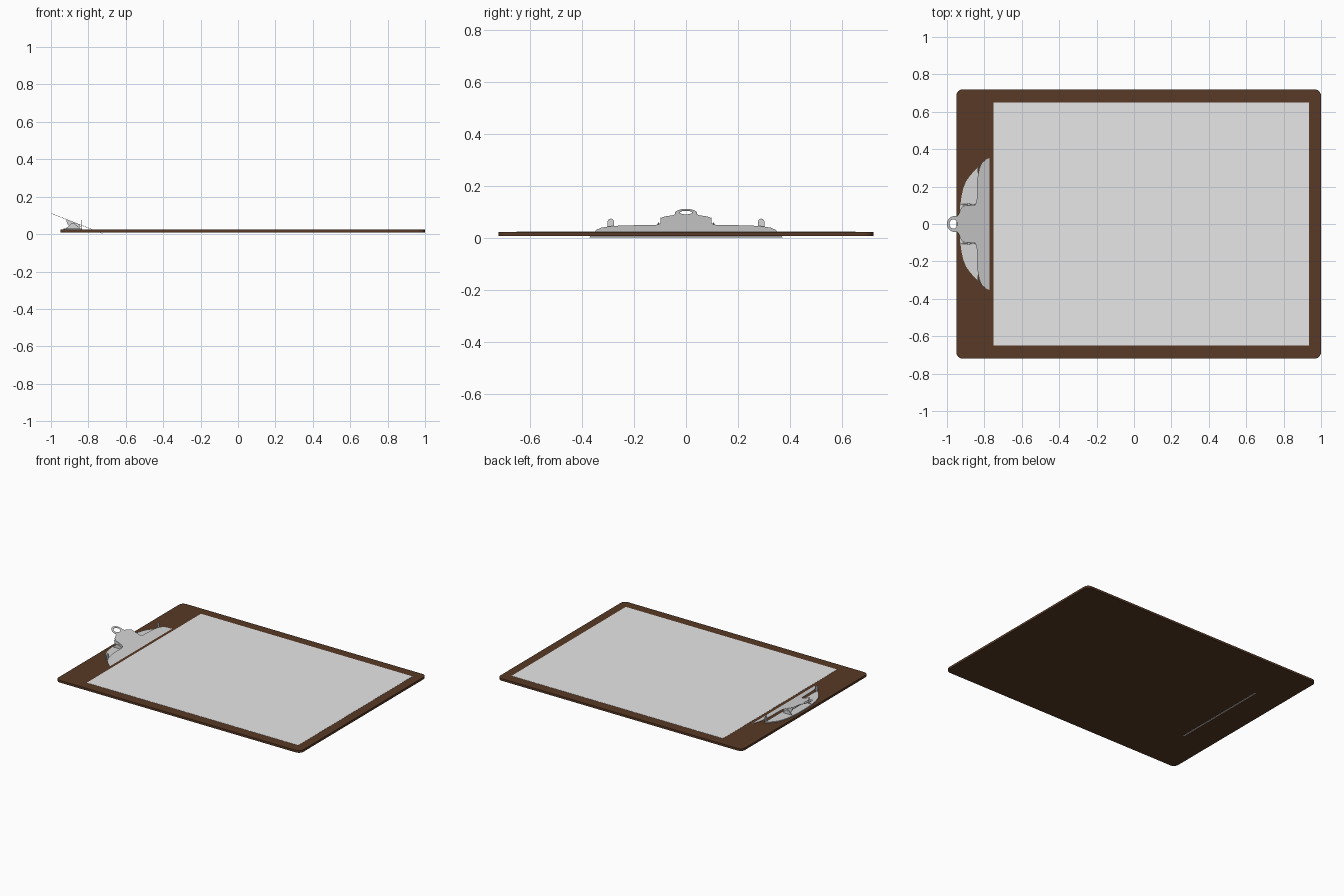
import bpy, bmesh, math

if "Cube" in bpy.data.objects:
    bpy.data.objects.remove(bpy.data.objects["Cube"])


def material(name, rgb):
    m = bpy.data.materials.new(name)
    m.diffuse_color = (*rgb, 1)
    m.use_nodes = True
    m.node_tree.nodes["Principled BSDF"].inputs["Base Color"].default_value = m.diffuse_color
    return m


BROWN = material("dark brown board", (0.098, 0.042, 0.019))
WHITE = material("paper white", (0.8, 0.8, 0.8))
STEEL = material("clip steel", (0.66, 0.66, 0.67))


def plate(name, loops, thick, place, mat):
    """Flat sheet from closed outlines (inner ones become holes), placed by a mapping."""
    cu = bpy.data.curves.new(name, 'CURVE')
    cu.dimensions = '2D'
    cu.fill_mode = 'BOTH'
    cu.extrude = thick / 2
    for loop in loops:
        s = cu.splines.new('POLY')
        s.points.add(len(loop) - 1)
        for p, (a, b) in zip(s.points, loop):
            p.co = (a, b, 0, 1)
        s.use_cyclic_u = True
    tmp = bpy.data.objects.new(name + "_outline", cu)
    bpy.context.collection.objects.link(tmp)
    deps = bpy.context.evaluated_depsgraph_get()
    me = bpy.data.meshes.new_from_object(tmp.evaluated_get(deps))
    bpy.data.objects.remove(tmp)
    bm = bmesh.new()
    bm.from_mesh(me)
    bmesh.ops.remove_doubles(bm, verts=bm.verts, dist=1e-5)
    for v in bm.verts:
        v.co = place(*v.co)
    bmesh.ops.recalc_face_normals(bm, faces=bm.faces)
    for f in bm.faces:
        f.smooth = False
    bm.to_mesh(me)
    bm.free()
    me.materials.clear()
    me.materials.append(mat)
    ob = bpy.data.objects.new(name, me)
    bpy.context.collection.objects.link(ob)
    return ob


def arc(cx, cy, r, a0, a1, n):
    return [(cx + r * math.cos(math.radians(a0 + (a1 - a0) * i / n)),
             cy + r * math.sin(math.radians(a0 + (a1 - a0) * i / n))) for i in range(n + 1)]


def mirrored(half):
    """Close a half outline (y > 0) by reflecting it across y = 0."""
    return half + [(x, -y) for x, y in reversed(half)]


def flat(z):
    return lambda a, b, c: (a, b, z + c)


# Board with rounded corners
x0, x1, w, r = -0.95, 1.0, 0.72, 0.035
board = (arc(x1 - r, w - r, r, 0, 90, 6) + arc(x0 + r, w - r, r, 90, 180, 6)
         + arc(x0 + r, r - w, r, 180, 270, 6) + arc(x1 - r, r - w, r, 270, 360, 6))
plate("board", [board], 0.0155, flat(0.01575), BROWN)

# Sheet of paper
plate("paper", [[(-0.75, -0.65), (0.935, -0.65), (0.935, 0.65), (-0.75, 0.65)]],
      0.001, flat(0.0243), WHITE)

# Clip base, half-moon plate on the board
base = [(-0.932, 0.03), (-0.93, 0.09), (-0.922, 0.15), (-0.913, 0.19), (-0.897, 0.23),
        (-0.877, 0.257), (-0.855, 0.283), (-0.835, 0.302)]
plate("clip_base", [mirrored(base)], 0.006, flat(0.0265), STEEL)

# Sloping lever: hanging ring, narrow handle, wide jaw reaching through the board
lever = (arc(-0.957, 0, 0.043, 175, 75, 10)
         + [(-0.938, 0.05), (-0.932, 0.065), (-0.925, 0.083), (-0.915, 0.093), (-0.90, 0.097),
            (-0.86, 0.098), (-0.848, 0.104), (-0.841, 0.12), (-0.838, 0.24), (-0.828, 0.295),
            (-0.815, 0.325), (-0.795, 0.343), (-0.775, 0.352), (-0.722, 0.37)])
hole = [(-0.966 + 0.02 * math.cos(t * math.pi / 10), 0.025 * math.sin(t * math.pi / 10))
        for t in range(20)]
plate("clip_lever", [mirrored(lever), hole], 0.002,
      lambda a, b, c: (a, b, 0.111 - 0.39 * (a + 1) + c), STEEL)

# Pivot ears under the handle and upright tabs at the base ends
ear = [(-0.918, 0.078), (-0.85, 0.052), (-0.842, 0.04), (-0.862, 0.029),
       (-0.885, 0.029), (-0.905, 0.045), (-0.914, 0.058)]
lug = [(-0.925, 0.027), (-0.845, 0.027), (-0.852, 0.04)] + arc(-0.883, 0.046, 0.014, 20, 160, 6)
for side, s in (("left", 1), ("right", -1)):
    plate("lever_ear_" + side, [ear, arc(-0.883, 0.048, 0.007, 0, 330, 11)], 0.003,
          lambda a, b, c: (a, s * 0.097 + c, b), STEEL)
    plate("base_lug_" + side, [lug], 0.003, lambda a, b, c: (a, s * 0.106 + c, b), STEEL)
    tab = [(0.276, 0.026), (0.301, 0.026)] + arc(0.2885, 0.062, 0.0125, 0, 180, 8)
    plate("base_tab_" + side, [tab], 0.003, lambda a, b, c: (-0.838 + c, s * a, b), STEEL)

# Pivot pin through the ears
plate("pivot_pin", [arc(-0.883, 0.048, 0.007, 0, 330, 11)], 0.22,
      lambda a, b, c: (a, c, b), STEEL)
